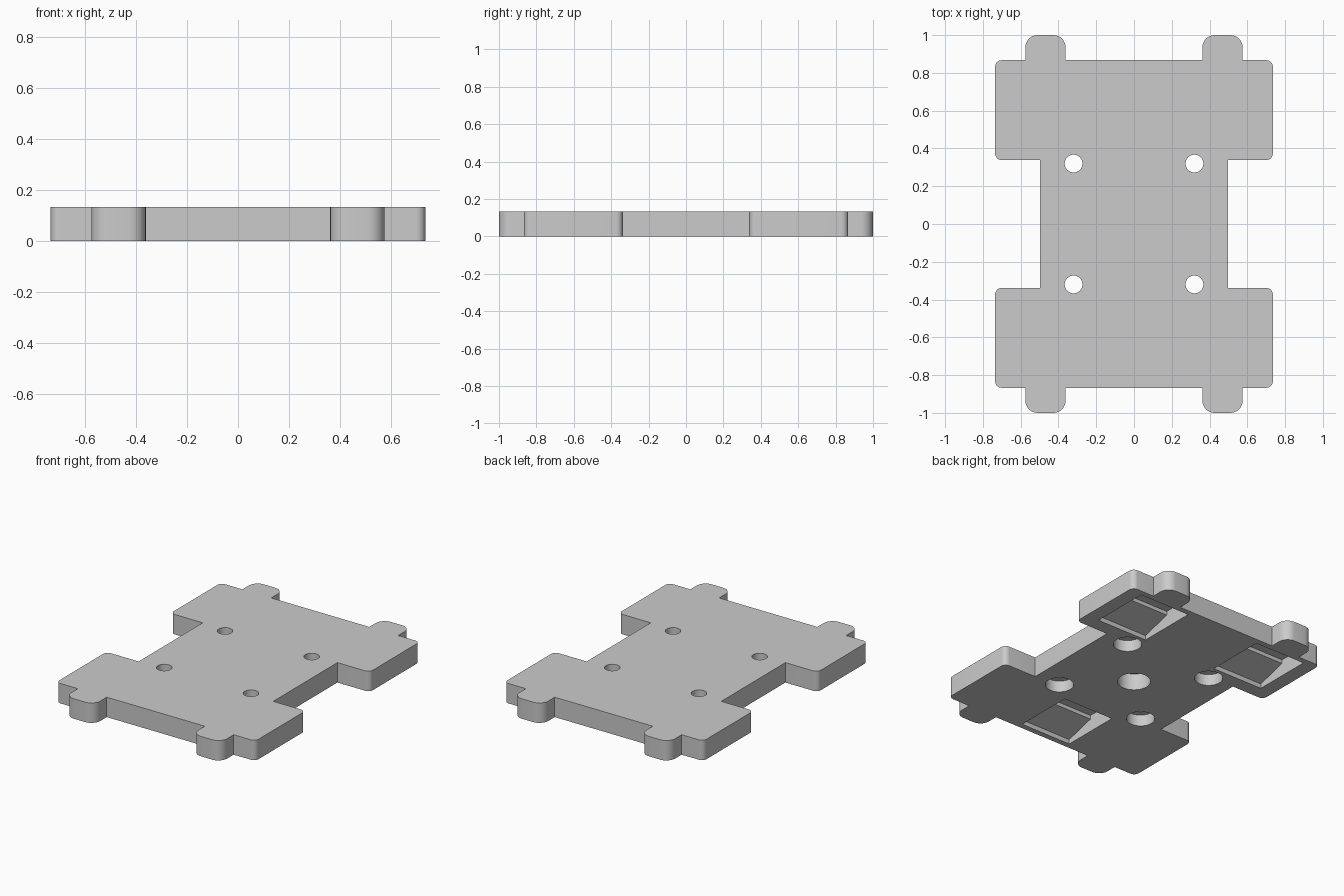
import bpy, bmesh, math
from mathutils import Vector

THICK = 0.133

if "Cube" in bpy.data.objects:
    bpy.data.objects.remove(bpy.data.objects["Cube"])

grey = bpy.data.materials.new("plain grey")
grey.use_nodes = True
grey.diffuse_color = (0.6, 0.6, 0.6, 1)
grey.node_tree.nodes["Principled BSDF"].inputs["Base Color"].default_value = (0.6, 0.6, 0.6, 1)


def round_corner(prev, corner, nxt, radius, steps=8):
    """Points of a right-angled corner rounded to the given radius."""
    if not radius:
        return [corner]
    a = (prev - corner).normalized() * radius
    b = (nxt - corner).normalized() * radius
    centre = corner + a + b
    angles = [math.pi / 2 * i / steps for i in range(steps + 1)]
    return [centre - b * math.cos(t) - a * math.sin(t) for t in angles]


def extrude(bm, points, offset):
    """Close a flat polygon into a prism."""
    face = bm.faces.new([bm.verts.new(p) for p in points])
    new = bmesh.ops.extrude_face_region(bm, geom=[face])["geom"]
    verts = [v for v in new if isinstance(v, bmesh.types.BMVert)]
    bmesh.ops.translate(bm, verts=verts, vec=offset)


def lathe(bm, x, y, profile, steps=40):
    """Turn a radius/height profile into a closed solid."""
    rings = [[bm.verts.new((x + r * math.cos(2 * math.pi * i / steps),
                            y + r * math.sin(2 * math.pi * i / steps), z))
              for i in range(steps)] for r, z in profile]
    for low, high in zip(rings, rings[1:]):
        for i in range(steps):
            j = (i + 1) % steps
            bm.faces.new((low[i], low[j], high[j], high[i]))
    bm.faces.new(rings[0])
    bm.faces.new(rings[-1])


def make_object(name, bm):
    bmesh.ops.recalc_face_normals(bm, faces=bm.faces)
    mesh = bpy.data.meshes.new(name)
    bm.to_mesh(mesh)
    bm.free()
    mesh.materials.append(grey)
    obj = bpy.data.objects.new(name, mesh)
    bpy.context.collection.objects.link(obj)
    return obj


# Plate outline: one quarter with corner radii, mirrored to all four
quarter = [(0.497, 0.338, 0), (0.735, 0.338, 0.035), (0.735, 0.867, 0.035),
           (0.575, 0.867, 0), (0.575, 1, 0.065), (0.362, 1, 0.065), (0.362, 0.867, 0)]
half = quarter + [(-x, y, r) for x, y, r in reversed(quarter)]
corners = half + [(-x, -y, r) for x, y, r in half]
spots = [Vector((x, y, 0)) for x, y, r in corners]
outline = []
for i, (x, y, r) in enumerate(corners):
    outline += round_corner(spots[i - 1], spots[i], spots[(i + 1) % len(spots)], r)
bm = bmesh.new()
extrude(bm, outline, (0, 0, THICK))
plate = make_object("base_plate", bm)

# Counterbored screw holes and the blind hole in the middle
bm = bmesh.new()
for sx in (-1, 1):
    for sy in (-1, 1):
        lathe(bm, sx * 0.32, sy * 0.32,
              [(0.086, -0.1), (0.086, 0.075), (0.047, 0.075), (0.047, 0.3)])
lathe(bm, 0, 0, [(0.1, -0.1), (0.1, 0.11)])

# Sloped pockets in the underside, with a step near the deep end
pocket = [(-0.2, -0.1), (-0.2, 0.03), (0, 0.085), (0, 0.11), (0.2, 0.11), (0.2, -0.1)]
for px, py in ((-0.455, 0.63), (0.455, 0.63), (0, -0.63)):
    extrude(bm, [Vector((px - 0.185, py + y, z)) for y, z in pocket], (0.37, 0, 0))
cutter = make_object("pocket_cutter", bm)
cutter.hide_render = True

# Cut, keep the result and drop the cutter
cut = plate.modifiers.new("cut", "BOOLEAN")
cut.operation = "DIFFERENCE"
cut.solver = "EXACT"
cut.object = cutter
graph = bpy.context.evaluated_depsgraph_get()
result = bpy.data.meshes.new_from_object(plate.evaluated_get(graph))
plate.modifiers.clear()
plate.data = result
bpy.data.objects.remove(cutter)

bpy.ops.object.select_all(action="DESELECT")
plate.select_set(True)
bpy.context.view_layer.objects.active = plate
bpy.ops.object.shade_smooth_by_angle(angle=math.radians(30))
